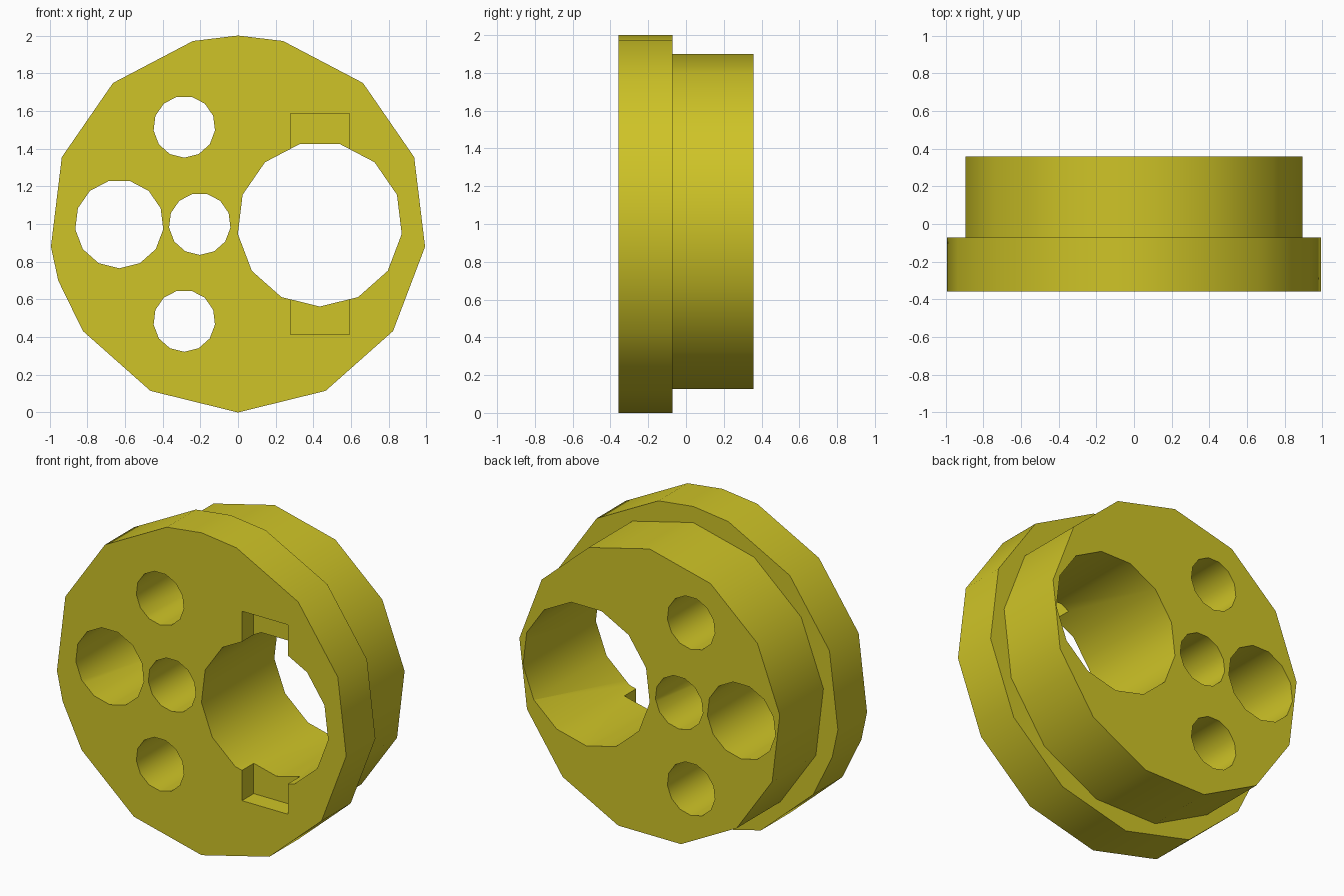
import bpy, bmesh, math

if "Cube" in bpy.data.objects:
    bpy.data.objects.remove(bpy.data.objects["Cube"])

yellow = bpy.data.materials.new("mustard yellow")
yellow.diffuse_color = (0.62, 0.55, 0.02, 1)
yellow.use_nodes = True
yellow.node_tree.nodes["Principled BSDF"].inputs["Base Color"].default_value = yellow.diffuse_color

FRONT, STEP, BACK = -0.357, -0.071, 0.357


def ring(start, extra=()):
    """Angles of a 13-sided outline, plus any extra corners."""
    return sorted([(start + k * 360 / 13) % 360 for k in range(13)] + list(extra))


def prism(name, cx, cz, r, y0, y1, angles):
    """Polygonal disc extruded along y."""
    bm = bmesh.new()
    pts = [(cx + r * math.cos(math.radians(a)), cz + r * math.sin(math.radians(a))) for a in angles]
    face = bm.faces.new([bm.verts.new((x, y0, z)) for x, z in pts])
    out = bmesh.ops.extrude_face_region(bm, geom=[face])
    for v in out["geom"]:
        if isinstance(v, bmesh.types.BMVert):
            v.co.y = y1
    bmesh.ops.recalc_face_normals(bm, faces=bm.faces)
    mesh = bpy.data.meshes.new(name)
    bm.to_mesh(mesh)
    bm.free()
    mesh.materials.append(yellow)
    ob = bpy.data.objects.new(name, mesh)
    bpy.context.collection.objects.link(ob)
    return ob


def combine(target, tool, operation):
    mod = target.modifiers.new(operation.lower(), "BOOLEAN")
    mod.operation, mod.solver, mod.object = operation, "EXACT", tool
    bpy.context.view_layer.objects.active = target
    bpy.ops.object.modifier_apply(modifier=mod.name)
    bpy.data.objects.remove(tool)


# wide front flange and narrower rear hub
body = prism("holed_disc", 0, 1, 1.0, FRONT, STEP, ring(-90, (90, 197.5)))
hub = prism("hub", 0, 1, 0.9, STEP - 0.1, BACK, ring(90))
combine(body, hub, "UNION")

# through holes: x, z, radius
for x, z, r in [(0.434, 1, 0.438), (-0.63, 1, 0.235), (-0.203, 1, 0.164),
                (-0.285, 1.516, 0.164), (-0.285, 0.486, 0.164)]:
    combine(body, prism("hole_cutter", x, z, r, -0.6, 0.6, ring(-90)), "DIFFERENCE")

# shallow key slots above and below the large hole
bpy.ops.mesh.primitive_cube_add(size=1, location=(0.435, FRONT - 0.05 + 0.0575, 1.0))
slot = bpy.context.object
slot.scale = (0.315, 0.215, 1.175)
bpy.context.view_layer.update()
slot.data.materials.append(yellow)
combine(body, slot, "DIFFERENCE")

# smooth round walls, crisp rims
bpy.ops.object.select_all(action="DESELECT")
body.select_set(True)
bpy.context.view_layer.objects.active = body
bpy.ops.object.shade_smooth_by_angle(angle=math.radians(35))
